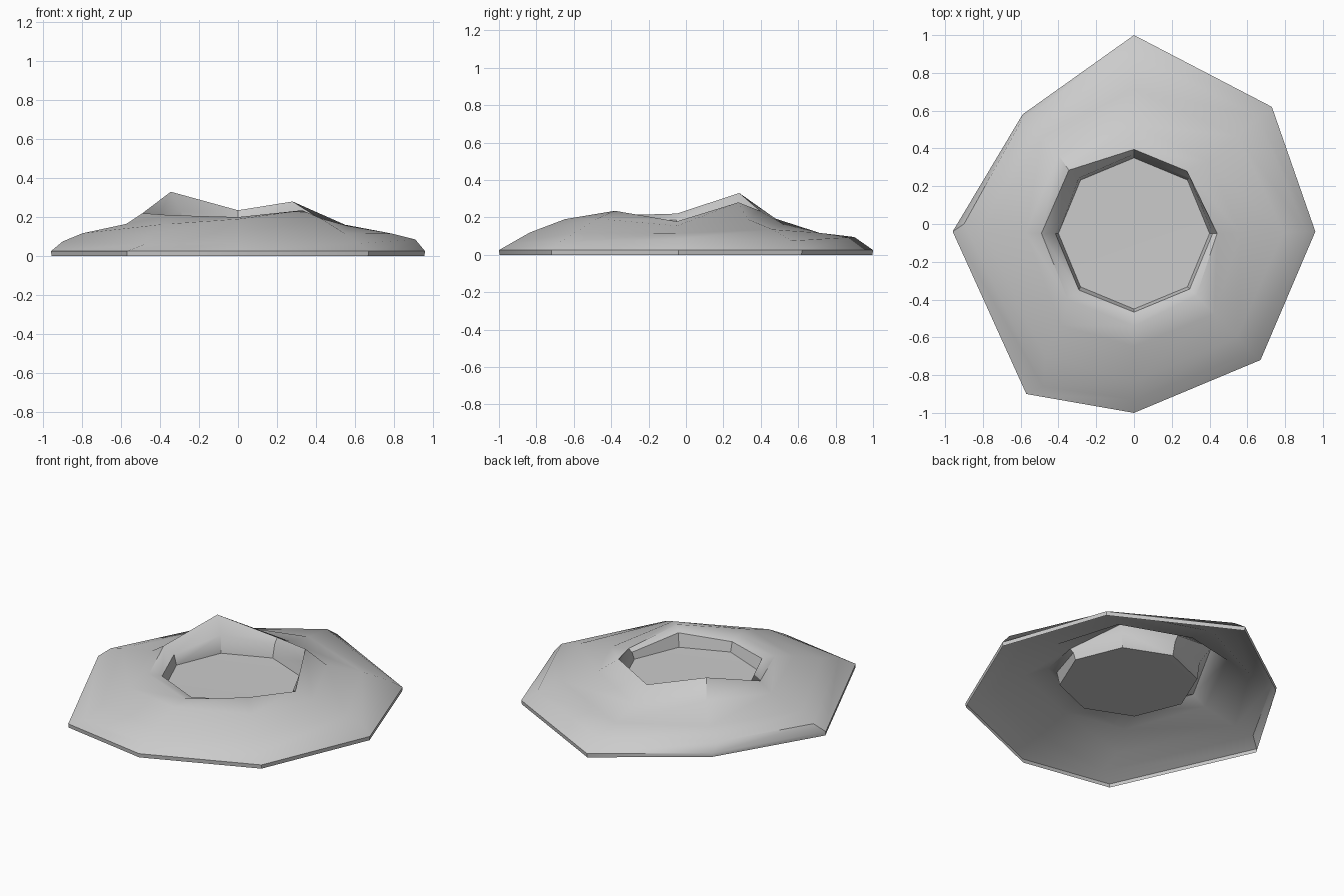
import bpy, bmesh
from math import sin, cos, radians
from mathutils import Vector

if "Cube" in bpy.data.objects:
    bpy.data.objects.remove(bpy.data.objects["Cube"])

# Eight irregular corners of the skirt, clockwise from the back
outline = [(0, 1), (.73, .62), (.96, -.04), (.67, -.72),
           (0, -1), (-.57, -.90), (-.96, -.04), (-.59, .58)]
outer = [Vector(p) for p in outline]

# Regular eight-sided crater floor
inner = [Vector((.40 * sin(radians(45 * i)), -.05 + .40 * cos(radians(45 * i))))
         for i in range(8)]

# Shoulder of the skirt and crest of the rim
shoulder = [(0, .90, .095), (.66, .565, .075), (.91, -.04, .085), (.62, -.68, .065),
            (0, -.93, .065), (-.48, -.86, .06), (-.90, 0, .075), (-.605, .53, .085)]
crest = [(0, .395, .235), (.28, .28, .28), (.44, -.05, .178), (.33, -.38, .235),
         (0, -.54, .20), (-.35, -.40, .21), (-.49, -.05, .22), (-.345, .285, .33)]

# Slope rings: position along each spoke (0 = floor, 1 = lip), height
slope = [
    ([.56, .60, .70, .68, .70, .65, .71, .66],
     [.117, .135, .115, .117, .119, .11, .117, .125]),
    ([.27, .25, .29, .37, .36, .36, .31, .38],
     [.16, .19, .155, .193, .19, .163, .165, .23]),
]

bm = bmesh.new()


def add_points(points):
    return [bm.verts.new(p) for p in points]


def add_ring(ts, zs):
    return add_points([(*inner[i].lerp(outer[i], ts[i]), zs[i]) for i in range(8)])


# Thin lip, shoulder, slope, crest, inner edge of the rim, floor edge
loops = [add_ring([.995] * 8, [0] * 8), add_ring([1] * 8, [.025] * 8),
         add_points(shoulder)]
loops += [add_ring(t, z) for t, z in slope]
loops += [add_points(crest),
          add_ring([.03] * 8, [.20, .215, .16, .205, .18, .195, .185, .23]),
          add_ring([0] * 8, [.12] * 8)]

# Skin neighbouring rings, then close the crater floor
for a, b in zip(loops, loops[1:]):
    for i in range(8):
        j = (i + 1) % 8
        bm.faces.new((a[j], a[i], b[i], b[j]))
centre = bm.verts.new((0, -.05, .115))
for i in range(8):
    bm.faces.new((loops[-1][(i + 1) % 8], loops[-1][i], centre))
bmesh.ops.recalc_face_normals(bm, faces=bm.faces)
if sum(f.normal.z * f.calc_area() for f in bm.faces) < 0:
    bmesh.ops.reverse_faces(bm, faces=bm.faces)

mesh = bpy.data.meshes.new("crater")
bm.to_mesh(mesh)
bm.free()
crater = bpy.data.objects.new("crater", mesh)
bpy.context.collection.objects.link(crater)
bpy.context.view_layer.objects.active = crater
crater.select_set(True)
bpy.ops.object.shade_smooth_by_angle(angle=radians(42))
